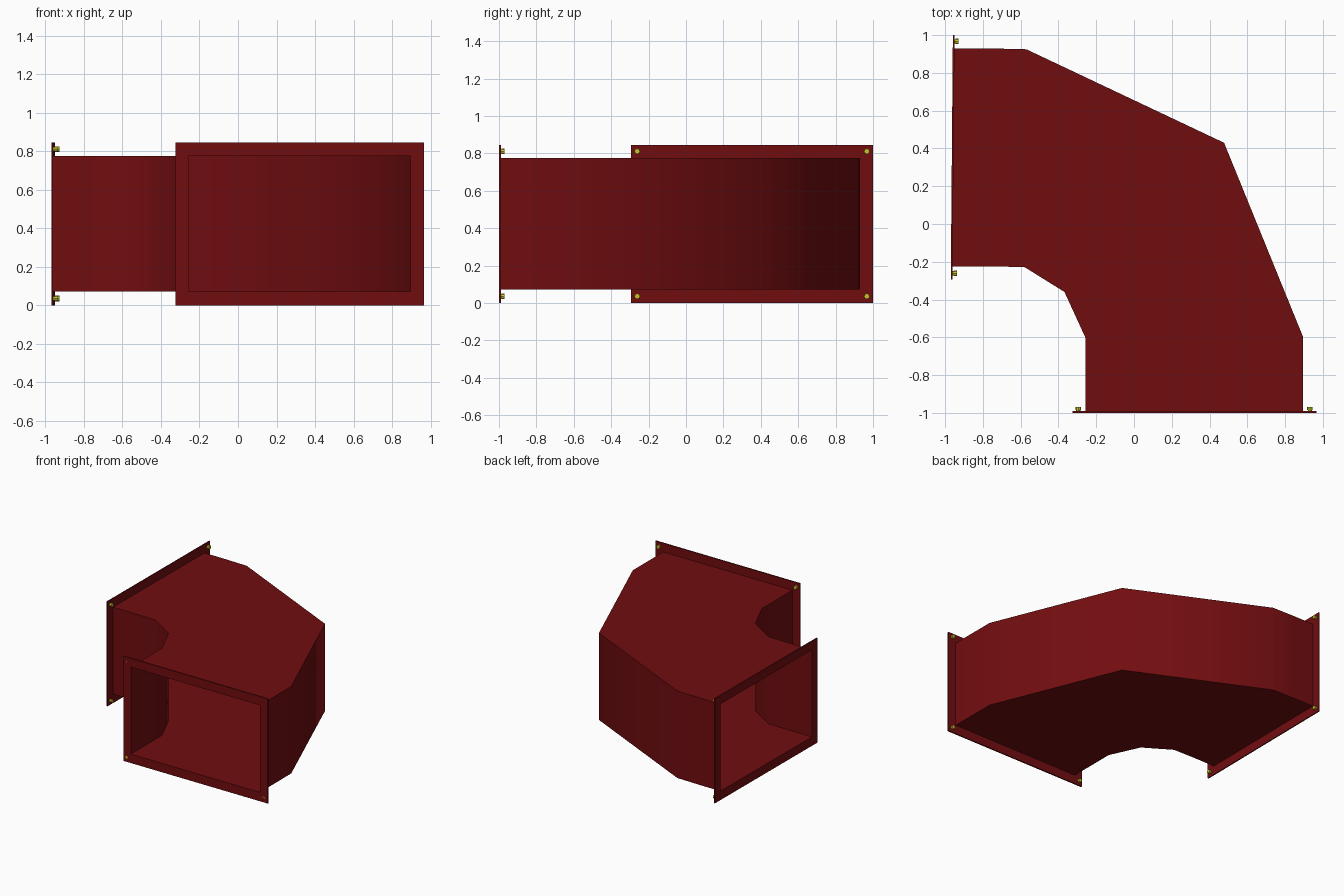
import bpy, bmesh, math
from mathutils import Vector

if "Cube" in bpy.data.objects:
    bpy.data.objects.remove(bpy.data.objects["Cube"])

Z0, Z1 = 0.072, 0.775      # duct height range
TOP = 0.845                # flange height


def material(name, color):
    m = bpy.data.materials.new(name)
    m.diffuse_color = color
    m.use_nodes = True
    m.node_tree.nodes["Principled BSDF"].inputs["Base Color"].default_value = m.diffuse_color
    return m


RED = material("red_paint", (0.165, 0.004, 0.005, 1))
YELLOW = material("yellow_bolt", (0.55, 0.55, 0.02, 1))


def finish(bm, name, mat, fix_normals=True):
    if fix_normals:
        bmesh.ops.recalc_face_normals(bm, faces=bm.faces)
    me = bpy.data.meshes.new(name)
    bm.to_mesh(me)
    bm.free()
    me.materials.append(mat)
    ob = bpy.data.objects.new(name, me)
    bpy.context.collection.objects.link(ob)
    return ob


# Elbow duct: open-ended sheet metal, plan outline of outer and inner bends
outer = [(-0.957, 0.93), (-0.78, 0.93), (-0.57, 0.925), (0.477, 0.43), (0.896, -0.60), (0.896, -0.99)]
inner = [(-0.258, -0.99), (-0.258, -0.60), (-0.368, -0.36), (-0.58, -0.228), (-0.78, -0.224), (-0.964, -0.224)]
bm = bmesh.new()
walls = [[[bm.verts.new((x, y, z)) for x, y in side] for z in (Z0, Z1)] for side in (outer, inner)]
(ob_, ot), (ib, it) = walls
bm.faces.new(ot[::-1] + it[::-1])      # roof
bm.faces.new(ob_ + ib)                 # floor
for low, high in walls:                # bent side walls
    for i in range(len(low) - 1):
        bm.faces.new((low[i + 1], low[i], high[i], high[i + 1]))
duct = finish(bm, "elbow_duct", RED, False)
bpy.context.view_layer.objects.active = duct
duct.select_set(True)
bpy.ops.object.shade_smooth_by_angle(angle=math.radians(50))


def flange(name, start, end, margin, normal, thick):
    """Rectangular frame standing between two plan points, extruded along normal."""
    a, b = Vector((*start, 0)), Vector((*end, 0))
    d = (b - a).normalized()
    length, n = (b - a).length, Vector(normal)
    m0, m1 = margin
    rings = [[(0, 0), (length, 0), (length, TOP), (0, TOP)],
             [(m0, Z0), (length - m1, Z0), (length - m1, Z1), (m0, Z1)]]
    bm = bmesh.new()
    v = [[[bm.verts.new(a + d * u + Vector((0, 0, w)) + n * t) for u, w in r]
          for r in rings] for t in (0, thick)]
    for i in range(4):
        j = (i + 1) % 4
        for k in (0, 1):
            bm.faces.new((v[k][0][i], v[k][0][j], v[k][1][j], v[k][1][i]))
            bm.faces.new((v[0][k][i], v[0][k][j], v[1][k][j], v[1][k][i]))
    finish(bm, name, RED)


flange("front_flange", (-0.325, -1.0), (0.966, -1.0), (0.067, 0.07), (0, 1, 0), 0.011)
flange("left_flange", (-0.970, -0.295), (-0.959, 1.0), (0.071, 0.07), (1, 0, 0), 0.009)


def bolt(name, pos, axis):
    """Hex nut with a slimmer stud, seated on the inward side of a flange."""
    rot = Vector(axis).to_track_quat('Z', 'Y').to_matrix().to_4x4()
    bm = bmesh.new()
    for r, depth, off in ((0.015, 0.016, 0.016), (0.011, 0.020, 0.004)):
        g = bmesh.ops.create_cone(bm, cap_ends=True, segments=8, radius1=r, radius2=r, depth=depth)
        bmesh.ops.translate(bm, verts=g["verts"], vec=(0, 0, off))
    bmesh.ops.transform(bm, matrix=rot, verts=bm.verts)
    bmesh.ops.translate(bm, verts=bm.verts, vec=pos)
    finish(bm, name, YELLOW)


# Four corner bolts on each flange
for z in (0.036, 0.811):
    for x in (-0.295, 0.931):
        bolt("front_bolt", (x, -0.994, z), (0, 1, 0))
    for x, y in ((-0.962, -0.261), (-0.952, 0.967)):
        bolt("left_bolt", (x, y, z), (1, 0, 0))
